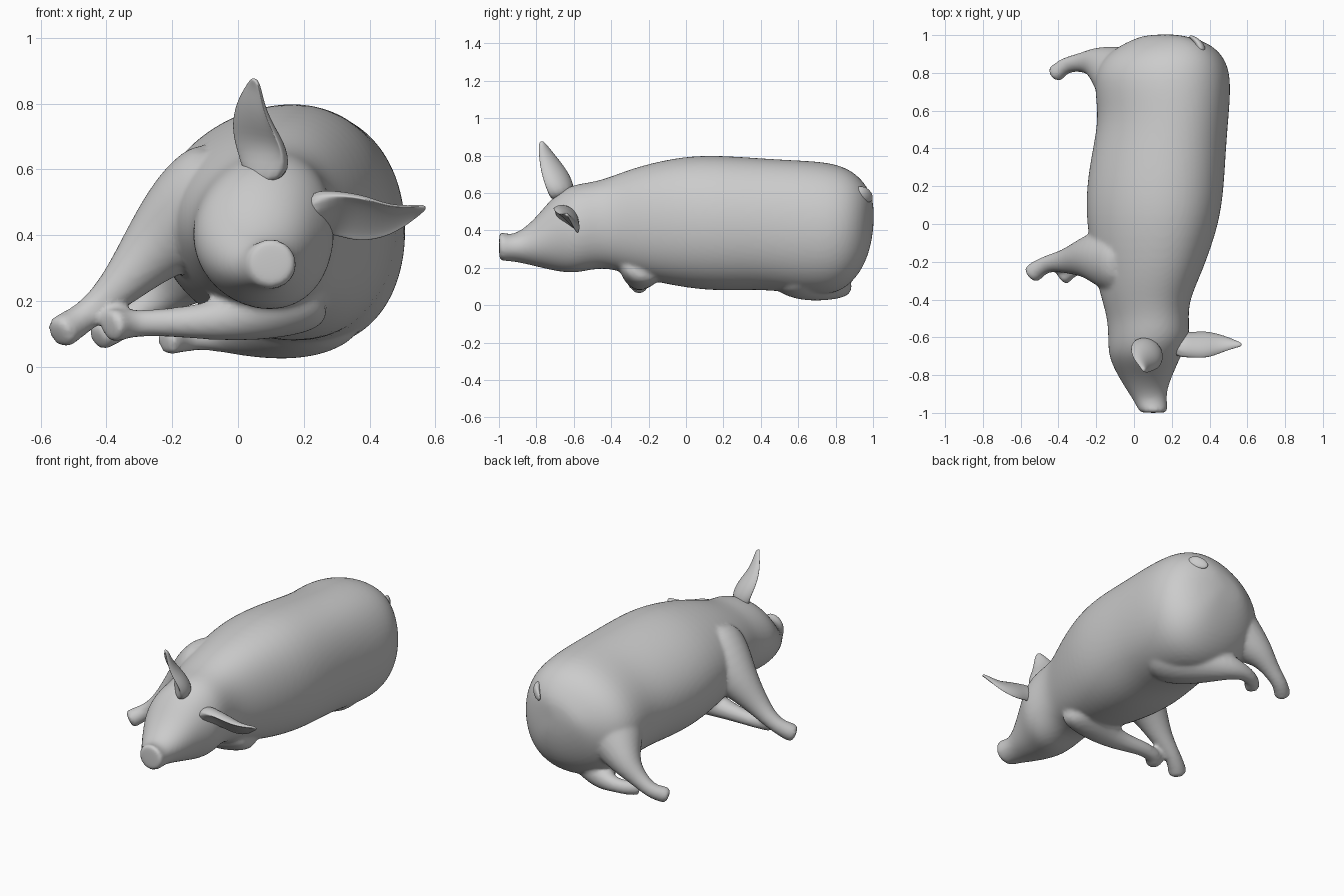
import bpy, bmesh, math
from mathutils import Vector

if "Cube" in bpy.data.objects:
    bpy.data.objects.remove(bpy.data.objects["Cube"], do_unlink=True)

skin = bpy.data.materials.new("plain grey skin")
skin.use_nodes = True
grey = (0.6, 0.6, 0.6, 1)
skin.diffuse_color = grey
skin.node_tree.nodes["Principled BSDF"].inputs["Base Color"].default_value = grey


def loft(bm, sections, sides, hint, cup=0.0, trunk_like=False):
    """Skin rings (centre, half width along hint, half depth) into a closed tube."""
    centres = [Vector(s[0]) for s in sections]
    rings = []
    for i, (c, a, b) in enumerate(sections):
        run = centres[min(i + 1, len(centres) - 1)] - centres[max(i - 1, 0)]
        lean = 0
        if trunk_like:
            # the back and flank lean over, so the belly side is narrower
            run = Vector((0, 1, 0))
            lean = 0.06 * max(0, min(1, (c[1] + 0.9) / 0.7))
        run.normalize()
        wide = Vector(hint)
        wide = (wide - run * wide.dot(run)).normalized()
        deep = run.cross(wide)
        ring = []
        for k in range(sides):
            t = math.tau * k / sides
            s = math.sin(t)
            out = a * math.cos(t) + lean * s * s
            # one side of an ear is pressed inward to make a hollow
            if cup and s < 0 and 0 < i < len(sections) - 1:
                s *= -cup
            ring.append(bm.verts.new(centres[i] + wide * out + deep * b * s))
        rings.append(ring)
    for r, q in zip(rings, rings[1:]):
        for k in range(sides):
            n = (k + 1) % sides
            bm.faces.new((r[k], r[n], q[n], q[k]))
    bm.faces.new(rings[0][::-1])
    bm.faces.new(rings[-1])


def finish(name, bm, fuse=False):
    bmesh.ops.recalc_face_normals(bm, faces=bm.faces)
    mesh = bpy.data.meshes.new(name)
    bm.to_mesh(mesh)
    bm.free()
    mesh.materials.append(skin)
    mesh.shade_smooth()
    ob = bpy.data.objects.new(name, mesh)
    bpy.context.collection.objects.link(ob)
    ob.modifiers.new("round", "SUBSURF").levels = 2
    ob.modifiers["round"].render_levels = 2
    if fuse:
        remesh = ob.modifiers.new("fuse", "REMESH")
        remesh.mode = "VOXEL"
        remesh.voxel_size = 0.012
        remesh.use_smooth_shade = True
        soften = ob.modifiers.new("soften", "SMOOTH")
        soften.factor = 0.5
        soften.iterations = 6


# Head and trunk: y, left and right limits, bottom and top limits
trunk = [
    (-1.0, .035, .17, .25, .385), (-.99, .025, .18, .235, .395),
    (-.94, .0, .175, .235, .375), (-.88, -.04, .175, .225, .4),
    (-.8, -.09, .205, .205, .47), (-.7, -.14, .25, .18, .6),
    (-.6, -.14, .3, .165, .65), (-.5, -.145, .29, .19, .66),
    (-.4, -.175, .295, .195, .69), (-.25, -.215, .365, .14, .75),
    (0, -.26, .455, .085, .805), (.2, -.26, .48, .07, .805),
    (.4, -.225, .49, .08, .79), (.58, -.19, .505, .06, .78),
    (.78, -.23, .52, .04, .77), (.9, -.16, .475, .12, .72),
    (.975, -.02, .37, .25, .63), (1.005, .07, .22, .41, .55),
]
body = bmesh.new()
loft(body, [(((l + r) / 2, y, (lo + hi) / 2), (r - l) / 2, (hi - lo) / 2)
            for y, l, r, lo, hi in trunk], 20, (1, 0, 0), trunk_like=True)

# Legs: x, y, z and radius from the trunk to the hoof
legs = {
    "upper front": [(.02, -.2, .53, .23), (-.13, -.18, .47, .19), (-.25, -.17, .37, .115),
                    (-.36, -.2, .24, .067), (-.46, -.205, .155, .044),
                    (-.53, -.255, .11, .056), (-.55, -.275, .097, .054)],
    "lower front": [(.24, -.22, .27, .16), (.12, -.24, .2, .13), (0, -.25, .15, .08),
                    (-.12, -.245, .135, .055), (-.25, -.225, .135, .043),
                    (-.33, -.235, .13, .044), (-.375, -.27, .127, .056),
                    (-.395, -.285, .122, .054)],
    "upper hind": [(0, .74, .42, .22), (-.1, .8, .34, .16), (-.2, .865, .25, .085),
                   (-.28, .855, .18, .052), (-.36, .845, .12, .044),
                   (-.41, .8, .1, .05), (-.43, .783, .088, .048)],
    "lower hind": [(.3, .54, .28, .2), (.2, .62, .2, .2), (.09, .74, .14, .135),
                   (-.02, .83, .1, .07), (-.1, .845, .095, .045), (-.17, .825, .085, .042),
                   (-.205, .78, .08, .047), (-.225, .765, .075, .045)],
}
for path in legs.values():
    loft(body, [((x, y, z), r, r) for x, y, z, r in path], 10, (0, 1, .2))
finish("body", body, fuse=True)

# Ears: x, y, z, half width and half depth from root to tip
upper_ear = [(.09, -.66, .56, .08, .07), (.065, -.69, .65, .105, .075),
             (.04, -.72, .72, .09, .06), (.035, -.75, .79, .06, .042),
             (.045, -.77, .85, .03, .025), (.05, -.775, .877, .01, .012)]
lower_ear = [(.2, -.64, .47, .08, .07), (.3, -.65, .46, .09, .065),
             (.38, -.645, .44, .1, .065), (.46, -.64, .44, .068, .045),
             (.53, -.64, .465, .03, .025), (.572, -.64, .487, .01, .01)]
for name, path, hint in (("upper_ear", upper_ear, (1, -1, 0)), ("lower_ear", lower_ear, (0, 1, -1))):
    ear = bmesh.new()
    loft(ear, [((x, y, z), a, b) for x, y, z, a, b in path], 12, hint, cup=0.2)
    finish(name, ear)

# Tail stub
tail = bmesh.new()
loft(tail, [((.36, .9, .6), .045, .03), ((.35, .95, .595), .045, .025),
            ((.32, .98, .58), .035, .015), ((.295, .995, .565), .015, .008)], 8, (0, 0, 1))
finish("tail", tail)
